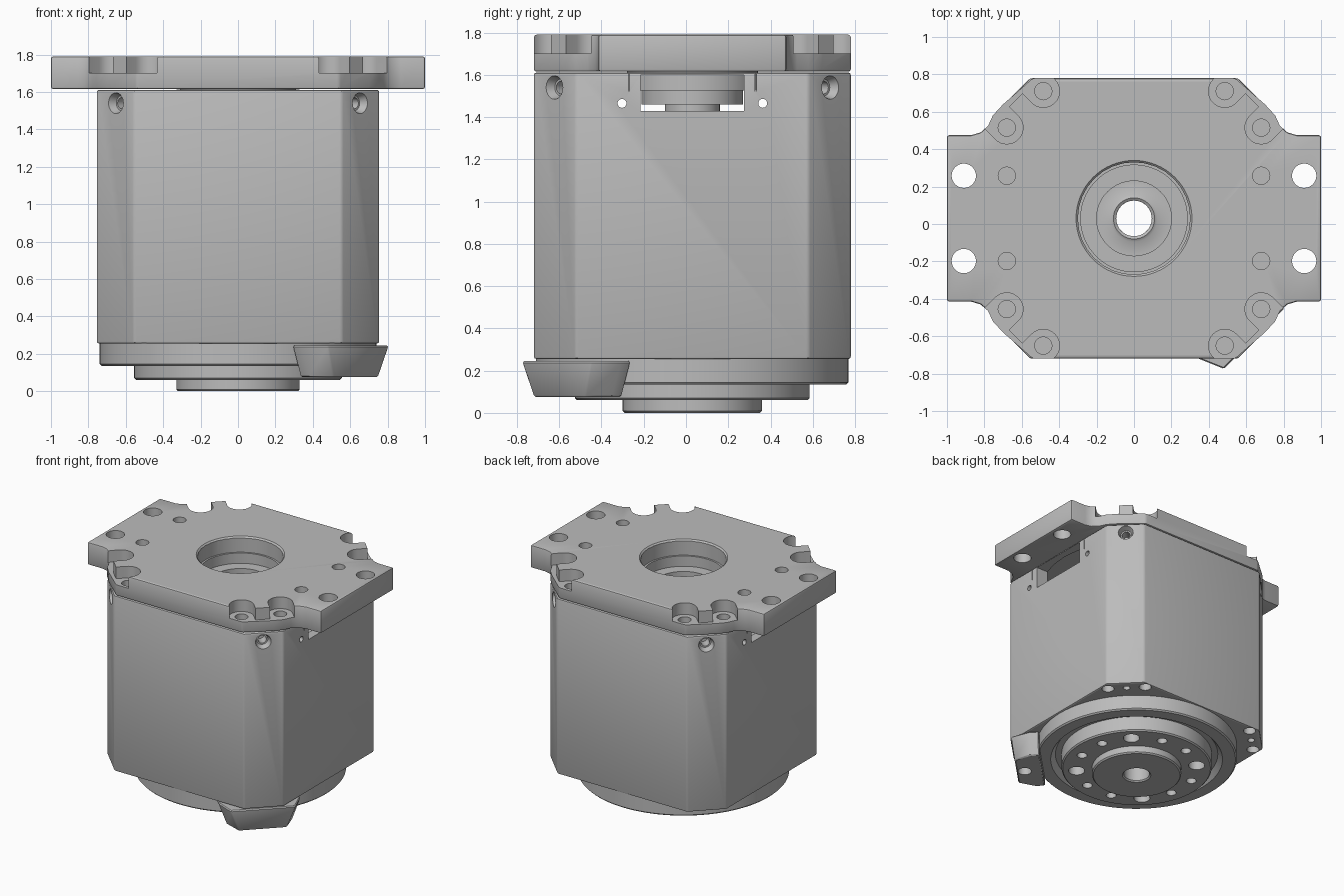
import bpy, bmesh
from math import pi, cos, sin
from mathutils import Vector, Matrix

cube = bpy.data.objects.get("Cube")
if cube:
    bpy.data.objects.remove(cube, do_unlink=True)

AXIS_Y = 0.03      # main axis offset; parts are modelled around the axis
TOP, PLATE_Z, POCKET_Z, BODY_Z = 1.79, 1.615, 1.70, 0.255
DIAG = [pi / 4 + i * pi / 2 for i in range(4)]

metal = bpy.data.materials.new("grey metal")
metal.use_nodes = True
GREY = (0.5, 0.5, 0.5, 1)
metal.diffuse_color = GREY
metal.node_tree.nodes["Principled BSDF"].inputs["Base Color"].default_value = GREY


def new_object(name, bm):
    bmesh.ops.recalc_face_normals(bm, faces=bm.faces)
    mesh = bpy.data.meshes.new(name)
    bm.to_mesh(mesh)
    bm.free()
    ob = bpy.data.objects.new(name, mesh)
    bpy.context.collection.objects.link(ob)
    mesh.materials.append(metal)
    return ob


def prism(name, outline, z0, z1):
    bm = bmesh.new()
    face = bm.faces.new([bm.verts.new((x, y, z0)) for x, y in outline])
    top = bmesh.ops.extrude_face_region(bm, geom=[face])["geom"]
    verts = [g for g in top if isinstance(g, bmesh.types.BMVert)]
    bmesh.ops.translate(bm, vec=(0, 0, z1 - z0), verts=verts)
    return new_object(name, bm)


def lathe(name, profile, steps=96):
    bm = bmesh.new()
    rings = []
    for i in range(steps):
        a = 2 * pi * i / steps
        rings.append([bm.verts.new((r * cos(a), r * sin(a), z)) for r, z in profile])
    n = len(profile)
    for i in range(steps):
        a, b = rings[i], rings[(i + 1) % steps]
        for j in range(n):
            k = (j + 1) % n
            bm.faces.new((a[j], b[j], b[k], a[k]))
    return new_object(name, bm)


def cone(start, end, r1, r2=None, segments=32):
    start, end = Vector(start), Vector(end)
    d = end - start
    m = Matrix.Translation((start + end) / 2) @ d.to_track_quat('Z', 'Y').to_matrix().to_4x4()
    bm = bmesh.new()
    bmesh.ops.create_cone(bm, cap_ends=True, segments=segments, radius1=r1,
                          radius2=r1 if r2 is None else r2, depth=d.length, matrix=m)
    return new_object("cutter", bm)


def hole(x, y, z0, z1, r):
    return cone((x, y, z0), (x, y, z1), r)


def box(x0, x1, y0, y1, z0, z1):
    return prism("cutter", [(x0, y0), (x1, y0), (x1, y1), (x0, y1)], z0, z1)


def apply(ob, mod):
    bpy.context.view_layer.objects.active = ob
    bpy.ops.object.modifier_apply(modifier=mod.name)


def bevel(ob, width, segments=2):
    mod = ob.modifiers.new("edge", 'BEVEL')
    mod.width, mod.segments = width, segments
    mod.limit_method, mod.angle_limit = 'ANGLE', 0.6
    apply(ob, mod)


def cut(ob, cutter):
    mod = ob.modifiers.new("cut", 'BOOLEAN')
    mod.operation, mod.solver, mod.object = 'DIFFERENCE', 'EXACT', cutter
    apply(ob, mod)
    bpy.data.objects.remove(cutter, do_unlink=True)


def finish(ob):
    ob.data.transform(Matrix.Translation((0, AXIS_Y, 0)))
    bpy.ops.object.select_all(action='DESELECT')
    ob.select_set(True)
    bpy.context.view_layer.objects.active = ob
    bpy.ops.object.shade_smooth_by_angle(angle=0.6)


def four_way(quarter):
    half = quarter + [(-x, y) for x, y in reversed(quarter)]
    return half + [(-x, -y) for x, y in half]


def polar(angle, radial, side=0.0):
    return (radial * cos(angle) - side * sin(angle),
            radial * sin(angle) + side * cos(angle))


# Octagonal housing with a hollow upper end
body = prism("housing", four_way([(0.755, 0.55), (0.555, 0.75)]), BODY_Z, PLATE_Z - 0.004)
bevel(body, 0.012)
cut(body, hole(0, 0, 1.38, 1.7, 0.7))
cut(body, hole(0, 0, 0.2, 1.5, 0.095))
cut(body, box(-1, 1, -0.245, 0.245, 1.43, 1.60))
for s in (-1, 1):
    cut(body, cone((-1, s * 0.333, 1.465), (1, s * 0.333, 1.465), 0.021))
    cut(body, box(-1, 1, s * 0.3 - 0.003, s * 0.3 + 0.003, 1.52, 1.605))
for a in DIAG:
    # countersunk side screws
    outer, mid, inner = [(*polar(a, r), 1.54) for r in (0.94, 0.88, 0.80)]
    cut(body, cone(outer, mid, 0.062, 0.04))
    cut(body, cone(outer, inner, 0.03))
    # bolt holes under each corner
    for side, r in ((-0.138, 0.045), (0, 0.026), (0.138, 0.045)):
        x, y = polar(a, 0.85, side)
        cut(body, hole(x, y, 0.2, BODY_Z + 0.1, r))
finish(body)

# Mounting plate with two wings
plate = prism("mounting_plate", four_way([
    (1, 0.445), (0.87, 0.445), (0.82, 0.46), (0.78, 0.495),
    (0.755, 0.55), (0.70, 0.61), (0.54, 0.75)]), PLATE_Z, TOP)
bevel(plate, 0.012)
cut(plate, hole(0, 0, 1.5, 1.9, 0.30))
cut(plate, cone((0, 0, TOP - 0.012), (0, 0, TOP + 0.01), 0.298, 0.32, 64))
for sx in (-1, 1):
    for sy in (-1, 1):
        cut(plate, hole(sx * 0.91, sy * 0.228, 1.5, 1.9, 0.065))
        cut(plate, hole(sx * 0.68, sy * 0.228, 1.67, 1.9, 0.046))
for a in DIAG:
    # corner bolt pockets, open to the outside
    for side in (-0.138, 0.138):
        pocket = [polar(a, 0.824 + 0.087 * cos(t), side + 0.087 * sin(t))
                  for t in [pi / 2 + pi * i / 16 for i in range(17)]]
        pocket += [polar(a, 1.1, side - 0.087), polar(a, 1.1, side + 0.087)]
        cut(plate, prism("cutter", pocket, POCKET_Z, 1.9))
        x, y = polar(a, 0.824, side)
        cut(plate, hole(x, y, PLATE_Z + 0.015, 1.9, 0.046))
    # tooth between the two pockets sits slightly back
    tooth = [polar(a, r, s) for r, s in ((0.895, -0.1), (1.1, -0.1), (1.1, 0.1), (0.895, 0.1))]
    cut(plate, prism("cutter", tooth, POCKET_Z, 1.9))
finish(plate)

# Bearing hub below the plate opening
hub = lathe("bearing_hub", [
    (0.095, 1.37), (0.13, 1.37), (0.13, 1.46), (0.24, 1.46), (0.24, 1.525),
    (0.33, 1.525), (0.33, 1.612), (0.31, 1.612), (0.31, 1.67), (0.285, 1.67),
    (0.285, 1.59), (0.20, 1.59), (0.20, 1.55), (0.125, 1.55), (0.11, 1.56), (0.095, 1.55)])
finish(hub)

# Stepped output flange underneath
flange = lathe("output_flange", [
    (0.095, 0.01), (0.105, 0), (0.32, 0), (0.33, 0.01), (0.33, 0.06), (0.545, 0.06),
    (0.555, 0.07), (0.555, 0.18), (0.60, 0.18), (0.635, 0.135), (0.73, 0.135),
    (0.74, 0.145), (0.74, BODY_Z + 0.002), (0.095, BODY_Z + 0.002)])
for i in range(12):
    x, y = polar(pi / 4 + i * pi / 6, 0.445)
    cut(flange, hole(x, y, 0.0, 0.16, 0.037 if i % 3 else 0.06))
finish(flange)

# Tapered cable connector on the front left corner
bm = bmesh.new()
loops = []
for z, inset in ((0.075, 0.06), (0.225, 0.005), (0.245, 0.0)):
    w = 0.29 - inset
    back = 0.70
    shape = ((back, -w), (0.77, -w), (0.91 - inset / 3, -w + 0.06),
             (0.91 - inset / 3, w - 0.06), (0.77, w), (back, w))
    loops.append([bm.verts.new((*polar(-pi / 4, r, s), z)) for r, s in shape])
for a, b in zip(loops, loops[1:]):
    for j in range(6):
        k = (j + 1) % 6
        bm.faces.new((a[j], a[k], b[k], b[j]))
bm.faces.new(loops[0])
bm.faces.new(loops[-1])
connector = new_object("cable_connector", bm)
bevel(connector, 0.008, 1)
x, y = polar(-pi / 4, 0.83)
cut(connector, hole(x, y, 0.0, 0.15, 0.05))
finish(connector)
